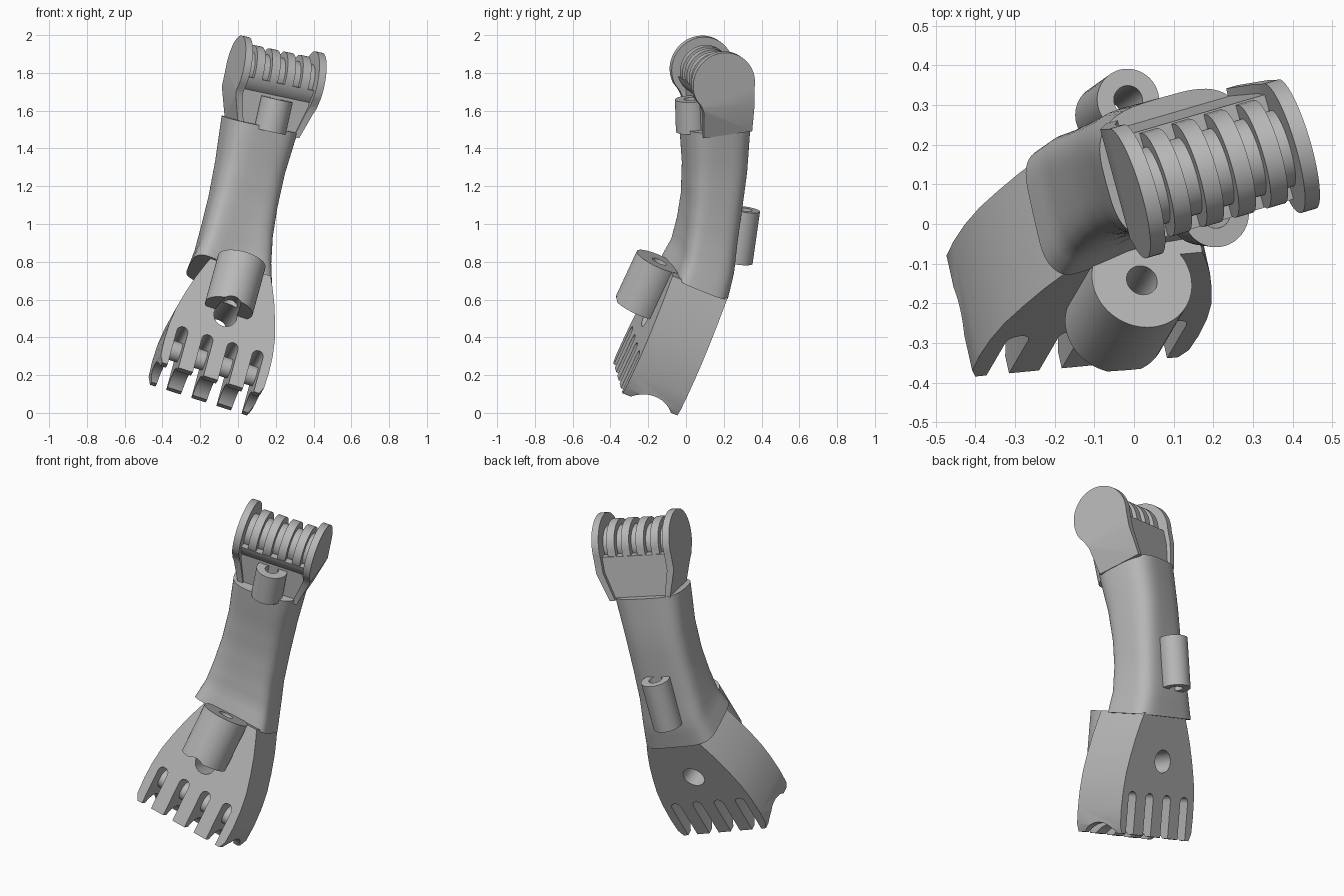
import bpy, bmesh, math
from mathutils import Vector, Matrix

cube = bpy.data.objects.get("Cube")
if cube:
    bpy.data.objects.remove(cube, do_unlink=True)

grey = bpy.data.materials.new("plain grey")
grey.use_nodes = True
colour = (0.48, 0.48, 0.48, 1)
grey.diffuse_color = colour
grey.node_tree.nodes["Principled BSDF"].inputs["Base Color"].default_value = colour


def frame(origin, side, up):
    """Local frame: x sideways, y to the back, z along the limb."""
    x = Vector(side).normalized()
    y = Vector(up).cross(x).normalized()
    z = x.cross(y)
    m = Matrix((x, y, z)).transposed().to_4x4()
    m.translation = origin
    return m


HAND = frame((-0.205, -0.075, 0.08), (0.946, 0.09, -0.30), (0.24, 0.41, 0.88))
HEAD = frame((0.2, 0.14, 1.785), (0.94, 0.275, -0.20), (0.22, -0.03, 0.975))
CLIP = frame((-0.07, 0.273, 0.80), (1, 0, -0.2), (0.055, 0.04, 0.28))
DRILL = HAND @ Matrix.Translation((-0.012, 0, 0.405)) @ Matrix.Rotation(0.14, 4, "X")


def finish(bm, name, matrix):
    bmesh.ops.recalc_face_normals(bm, faces=bm.faces)
    mesh = bpy.data.meshes.new(name)
    bm.to_mesh(mesh)
    bm.free()
    mesh.materials.append(grey)
    ob = bpy.data.objects.new(name, mesh)
    ob.matrix_world = matrix
    bpy.context.collection.objects.link(ob)
    return ob


def prism(name, pts, axis, lo, hi, matrix, bend=None):
    """Extrude a closed 2D outline along one local axis."""
    bm = bmesh.new()

    def place(p, d):
        c = list(p)
        c.insert("xyz".index(axis), d)
        return bm.verts.new(c)
    a = [place(p, lo) for p in pts]
    b = [place(p, hi) for p in pts]
    bm.faces.new(a)
    bm.faces.new(b)
    for i in range(len(pts)):
        j = (i + 1) % len(pts)
        bm.faces.new((a[i], a[j], b[j], b[i]))
    if bend:
        bend(bm)
    return finish(bm, name, matrix)


def arc(cx, cy, r, start=0, end=360, n=48):
    steps = n if end - start == 360 else n + 1
    angles = [math.radians(start + (end - start) * i / n) for i in range(steps)]
    return [(cx + r * math.cos(t), cy + r * math.sin(t)) for t in angles]


def cut(ob, cutters):
    for c in cutters:
        mod = ob.modifiers.new("cut", "BOOLEAN")
        mod.operation = "DIFFERENCE"
        mod.solver = "EXACT"
        mod.object = c
    bpy.context.view_layer.update()
    ev = ob.evaluated_get(bpy.context.evaluated_depsgraph_get())
    mesh = bpy.data.meshes.new_from_object(ev)
    ob.modifiers.clear()
    ob.data = mesh


def smooth(ob):
    for o in bpy.context.selected_objects:
        o.select_set(False)
    ob.select_set(True)
    bpy.context.view_layer.objects.active = ob
    bpy.ops.object.shade_smooth_by_angle(angle=math.radians(32))


parts, cutters = [], []

# Hand: flared slab with a pocket, four slots and a cross hole
edge = [(0.27, -0.01), (0.288, 0.03), (0.292, 0.12), (0.288, 0.22), (0.275, 0.32),
        (0.25, 0.42), (0.22, 0.52), (0.19, 0.6), (0.165, 0.66)]
outline = edge + [(-u, v) for u, v in reversed(edge)]
hand = prism("hand", outline, "y", -0.31, 0.01, HAND)
pocket = prism("pocket_cutter", arc(-0.145, -0.107, 0.152), "x", -0.5, 0.5, HAND)
cross_hole = prism("cross_hole_cutter", arc(0, 0, 0.062), "y", -0.6, 0.2, DRILL)
boss_hole = prism("boss_hole_cutter", arc(-0.01, -0.372, 0.04), "z", 0.2, 0.8, HAND)
slots = []
for u in (-0.21, -0.07, 0.07, 0.21):
    pts = arc(u, 0.195, 0.03, 0, 180, 12) + [(u - 0.03, -0.2), (u + 0.03, -0.2)]
    slots.append(prism("slot_cutter", pts, "y", -0.6, 0.2, HAND))
cutters += [pocket, cross_hole, boss_hole] + slots
cut(hand, [pocket, cross_hole] + slots)
pin = prism("finger_pin", arc(-0.165, 0.14, 0.053), "x", -0.26, 0.26, HAND)

# Boss on the front of the hand
boss = prism("hand_boss", arc(-0.01, -0.372, 0.13, n=64), "z", 0.38, 0.662, HAND)
cut(boss, [boss_hole, cross_hole])
parts += [hand, pin, boss]

# Forearm: loft of rounded sections turning from the hand frame to the head frame
stations = [  # blend, centre, half width, half depth
    (0, HAND @ Vector((-0.027, -0.16, 0.65)), 0.224, 0.188),
    (0.12, (-0.024, 0.085, 0.83), 0.2, 0.173),
    (0.3, (-0.002, 0.11, 0.97), 0.185, 0.16),
    (0.5, (0.028, 0.133, 1.12), 0.178, 0.156),
    (0.75, (0.064, 0.15, 1.3), 0.179, 0.162),
    (1, HEAD @ Vector((-0.026, 0.012, -0.27)), 0.195, 0.173)]
bm = bmesh.new()
rings = []
N = 56
fine = []
for a, b in zip(stations, stations[1:]):
    for k in range(3):
        t = k / 3
        fine.append((a[0] + (b[0] - a[0]) * t, Vector(a[1]).lerp(Vector(b[1]), t),
                     a[2] + (b[2] - a[2]) * t, a[3] + (b[3] - a[3]) * t))
fine.append(stations[-1])
for blend, centre, hw, hd in fine:
    side = HAND.col[0].to_3d().lerp(HEAD.col[0].to_3d(), blend)
    up = HAND.col[2].to_3d().lerp(HEAD.col[2].to_3d(), blend)
    m = frame(centre, side, up)
    flare = (1 - blend) ** 1.6
    power = 0.6 - 0.17 * flare
    ring = []
    for i in range(N):
        t = 2 * math.pi * i / N
        c, s = math.cos(t), math.sin(t)
        u = math.copysign(abs(c) ** power, c)
        y = math.copysign(abs(s) ** power, s)
        if y < 0:
            y *= 1 - 0.4 * flare * min(1, max(0, u + 0.8))
        ring.append(bm.verts.new(m @ Vector((u * hw, y * hd, 0))))
    rings.append(ring)
for r, q in zip(rings, rings[1:]):
    for i in range(N):
        j = (i + 1) % N
        bm.faces.new((r[i], r[j], q[j], q[i]))
bm.faces.new(rings[0])
bm.faces.new(rings[-1])
parts.append(finish(bm, "forearm", Matrix()))


# Head: two side plates that lean inwards towards the forearm
def lean(bm):
    geom = bm.verts[:] + bm.edges[:] + bm.faces[:]
    bmesh.ops.bisect_plane(bm, geom=geom, plane_co=(0, 0, -0.12), plane_no=(0, 0, 1))
    for v in bm.verts:
        if v.co.z < -0.12:
            v.co.x *= 1 + (v.co.z + 0.12) * 1.4


plate = arc(0, 0, 0.17, -10, 205, 40)
plate += [(-0.127, -0.11), (-0.112, -0.15), (-0.105, -0.295), (0.16, -0.28)]
for name, lo, hi in (("right_plate", -0.23, -0.19), ("left_plate", 0.185, 0.225)):
    parts.append(prism(name, plate, "x", lo, hi, HEAD, lean))

# Head block with a rounded underside, axle and knuckle rings
block = [(-0.095, -0.28), (0.14, -0.28), (0.14, -0.035), (0.0, -0.03)]
block += arc(0, 0, 0.138, 193, 226, 10)
parts.append(prism("head_block", block, "x", -0.2, 0.2, HEAD, lean))
parts.append(prism("axle", arc(0, 0, 0.1), "x", -0.2, 0.2, HEAD))
knuckle = arc(0, 0, 0.135, 0, 235, 40) + [(-0.06, -0.13), (0.135, -0.13)]
for u in (-0.129, -0.043, 0.043, 0.129):
    parts.append(prism("knuckle_ring", knuckle, "x", u - 0.023, u + 0.023, HEAD))

# Small bored boss under the head and bored clip behind the forearm
for name, y, r, lo, hi, m in (("head_boss", -0.122, 0.085, -0.29, -0.115, HEAD),
                              ("back_clip", 0, 0.08, 0, 0.285, CLIP)):
    tube = prism(name, arc(0, y, r), "z", lo, hi, m)
    bore = prism("bore_cutter", arc(0, y, 0.037), "z", lo - 0.1, hi + 0.1, m)
    cut(tube, [bore])
    cutters.append(bore)
    parts.append(tube)

for c in cutters:
    bpy.data.objects.remove(c, do_unlink=True)
for p in parts:
    smooth(p)
